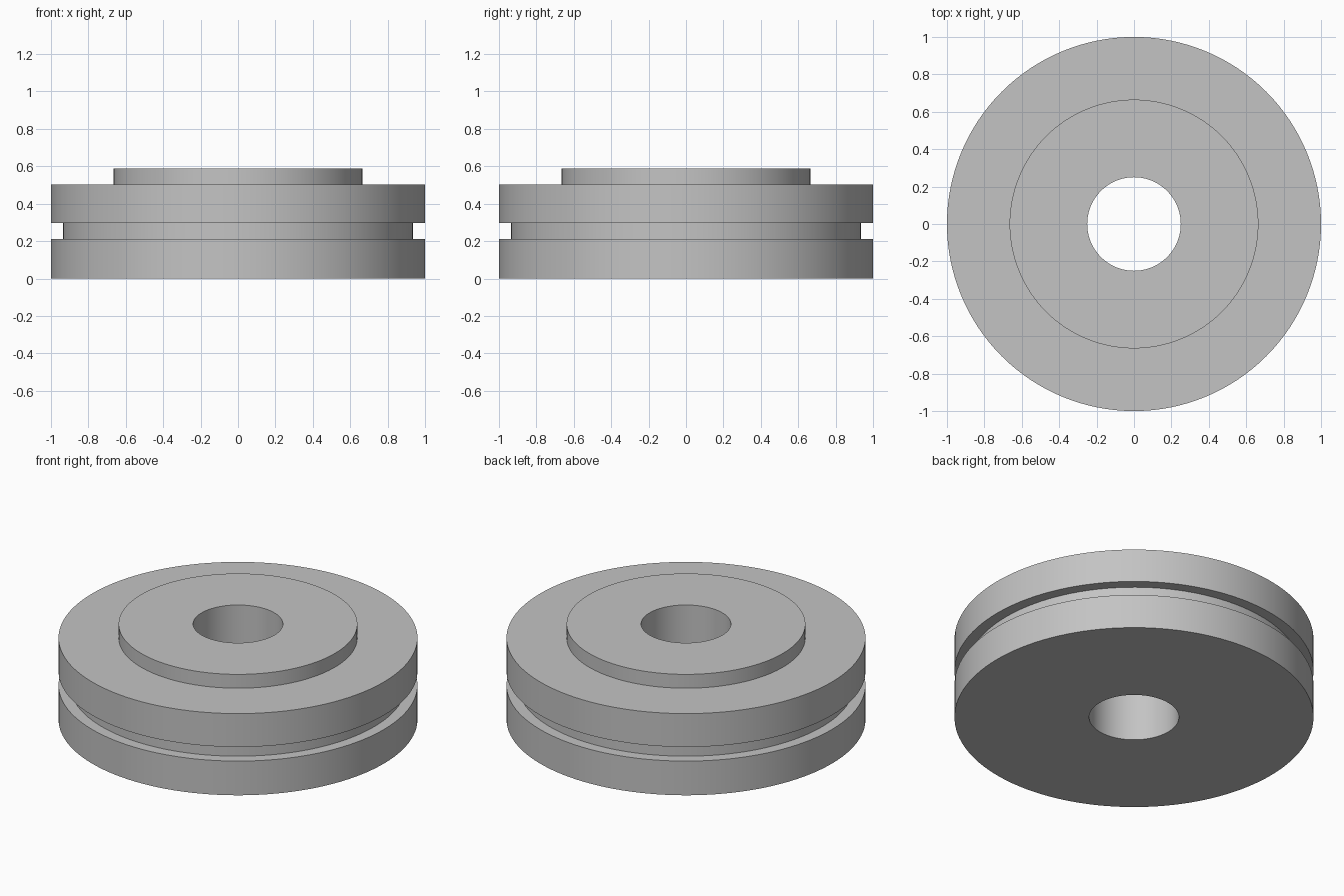
import bpy
import bmesh
import math

cube = bpy.data.objects.get("Cube")
if cube:
    bpy.data.objects.remove(cube, do_unlink=True)

SEGMENTS = 128
HOLE, GROOVE, BOSS, RIM = 0.25, 0.935, 0.665, 1.0

grey = bpy.data.materials.new("plain grey")
grey.use_nodes = True
colour = (0.55, 0.55, 0.55, 1)
grey.diffuse_color = colour
grey.node_tree.nodes["Principled BSDF"].inputs["Base Color"].default_value = colour


def lathe(name, profile):
    """Revolve a closed (radius, height) profile around z."""
    bm = bmesh.new()
    verts = [bm.verts.new((r, 0, z)) for r, z in profile]
    edges = [bm.edges.new((a, b)) for a, b in zip(verts, verts[1:] + verts[:1])]
    bmesh.ops.spin(bm, geom=verts + edges, cent=(0, 0, 0), axis=(0, 0, 1),
                   angle=math.tau, steps=SEGMENTS, use_merge=True)
    bmesh.ops.remove_doubles(bm, verts=bm.verts, dist=1e-5)
    bmesh.ops.recalc_face_normals(bm, faces=bm.faces)
    mesh = bpy.data.meshes.new(name)
    bm.to_mesh(mesh)
    bm.free()
    mesh.materials.append(grey)
    obj = bpy.data.objects.new(name, mesh)
    bpy.context.collection.objects.link(obj)
    bpy.ops.object.select_all(action="DESELECT")
    obj.select_set(True)
    bpy.context.view_layer.objects.active = obj
    bpy.ops.object.shade_smooth_by_angle(angle=math.radians(30))
    return obj


# Bored wheel: lower flange, groove, upper flange and raised boss
lathe("grooved_wheel", [
    (HOLE, 0), (RIM, 0), (RIM, 0.21),
    (GROOVE, 0.21), (GROOVE, 0.297), (RIM, 0.297),
    (RIM, 0.502), (BOSS, 0.502), (BOSS, 0.587), (HOLE, 0.587),
])
